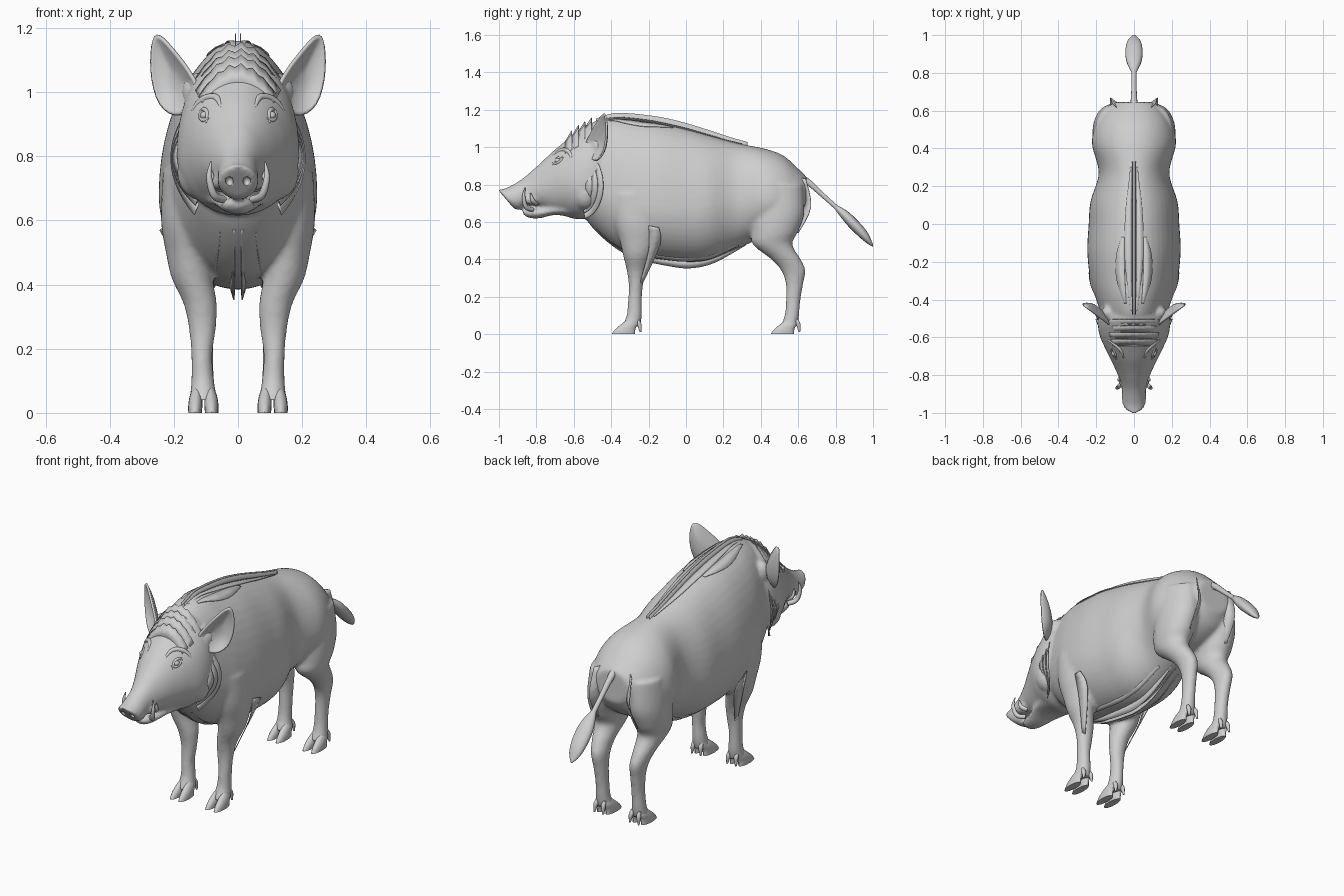
import bpy, bmesh, math
from mathutils import Vector, Matrix

old = bpy.data.objects.get("Cube")
if old:
    bpy.data.objects.remove(old, do_unlink=True)

hide = bpy.data.materials.new("hide_grey")
hide.use_nodes = True
COLOUR = (0.62, 0.62, 0.62, 1)
hide.diffuse_color = COLOUR
hide.node_tree.nodes["Principled BSDF"].inputs["Base Color"].default_value = COLOUR


def spline(rows, steps=6):
    """Catmull-Rom interpolation through tuples of any length."""
    out = []
    last = len(rows) - 1
    for i in range(last):
        p, q, r, s = (rows[min(max(i + k, 0), last)] for k in (-1, 0, 1, 2))
        for j in range(steps):
            t = j / steps
            out.append(tuple(b + t * (c - a) / 2
                             + t * t * (a - 2.5 * b + 2 * c - d / 2)
                             + t ** 3 * (1.5 * (b - c) + (d - a) / 2)
                             for a, b, c, d in zip(p, q, r, s)))
    return out + [tuple(rows[-1])]


def upright(a, y, top, bottom, mid, width, shear=0):
    """Point at angle a of an egg-shaped upright cross-section."""
    up = math.sin(a) * ((top - mid) if math.sin(a) > 0 else (mid - bottom))
    return Vector((width * math.cos(a), y + shear * up, mid + up))


def level(a, z, x, y, rx, ry):
    """Point at angle a of a level oval cross-section."""
    return Vector((x + rx * math.cos(a), y + ry * math.sin(a), z))


def loft(bm, rows, section, sides=48, flip=1):
    rings = []
    for row in spline(rows):
        pts = [section(math.tau * k / sides, *row) for k in range(sides)]
        rings.append([bm.verts.new((p.x * flip, p.y, p.z)) for p in pts])
    for low, high in zip(rings, rings[1:]):
        for k in range(sides):
            n = (k + 1) % sides
            bm.faces.new((low[k], low[n], high[n], high[k]))
    bm.faces.new(rings[0])
    bm.faces.new(rings[-1])


def ball(bm, centre, size):
    m = Matrix.Translation(centre) @ Matrix.Diagonal((*size, 1))
    bmesh.ops.create_uvsphere(bm, u_segments=20, v_segments=12, radius=1, matrix=m)


def finish(name, bm, mirror=False, thick=0):
    bmesh.ops.recalc_face_normals(bm, faces=bm.faces[:])
    mesh = bpy.data.meshes.new(name)
    bm.to_mesh(mesh)
    bm.free()
    ob = bpy.data.objects.new(name, mesh)
    bpy.context.collection.objects.link(ob)
    mesh.materials.append(hide)
    bpy.ops.object.select_all(action='DESELECT')
    ob.select_set(True)
    bpy.context.view_layer.objects.active = ob
    bpy.ops.object.shade_smooth_by_angle(angle=math.radians(50))
    if thick:
        mod = ob.modifiers.new("thickness", 'SOLIDIFY')
        mod.thickness, mod.offset = thick, 0
    if mirror:
        ob.modifiers.new("mirror", 'MIRROR').use_mirror_merge = False
    return ob


def ribbon(name, edge_a, edge_b, mirror=True, steps=4):
    """Thin sheet of hair between two edge curves."""
    bm = bmesh.new()
    a, b = ([bm.verts.new(p) for p in spline(e, steps)] for e in (edge_a, edge_b))
    for i in range(len(a) - 1):
        bm.faces.new((a[i], a[i + 1], b[i + 1], b[i]))
    finish(name, bm, mirror, 0.004)


def tube(name, points, radii, mirror=True):
    curve = bpy.data.curves.new(name, 'CURVE')
    curve.dimensions = '3D'
    curve.bevel_depth, curve.bevel_resolution, curve.use_fill_caps = 1, 3, True
    path = spline([(*p, r) for p, r in zip(points, radii)])
    line = curve.splines.new('POLY')
    line.points.add(len(path) - 1)
    for point, (x, y, z, r) in zip(line.points, path):
        point.co, point.radius = (x, y, z, 1), r
    curve.materials.append(hide)
    ob = bpy.data.objects.new(name, curve)
    bpy.context.collection.objects.link(ob)
    if mirror:
        ob.modifiers.new("mirror", 'MIRROR').use_mirror_merge = False


# Section tables: y, top, bottom, widest height, half width, (shear)
BODY = [(-.56, 1.05, .65, .82, .13), (-.5, 1.13, .57, .79, .165), (-.4, 1.16, .48, .74, .2),
        (-.3, 1.155, .425, .69, .23), (-.15, 1.135, .4, .68, .247), (0, 1.1, .385, .67, .24),
        (.12, 1.065, .395, .68, .23), (.27, 1.022, .455, .71, .187), (.42, .992, .52, .72, .222),
        (.52, .955, .55, .72, .205), (.6, .885, .6, .74, .155), (.645, .84, .67, .76, .1)]
HEAD = [(-.963, .772, .67, .722, .059, -.85), (-.92, .784, .665, .725, .064, -.6),
        (-.86, .83, .69, .75, .064, -.2), (-.8, .895, .685, .77, .085, 0),
        (-.72, .97, .65, .8, .122, 0), (-.66, 1.02, .635, .81, .152, 0),
        (-.58, 1.085, .615, .8, .185, 0), (-.5, 1.13, .63, .82, .19, 0), (-.42, 1.08, .68, .85, .17, 0)]
JAW = [(-.87, .662, .64, .65, .02), (-.84, .672, .622, .65, .045), (-.78, .675, .62, .65, .06),
       (-.7, .7, .637, .66, .085), (-.58, .72, .622, .67, .11)]
# Section tables: z, x, y, half width, half depth
FRONT_LEG = [(.75, .15, -.28, .085, .13), (.6, .16, -.26, .08, .125), (.5, .155, -.255, .07, .1),
             (.42, .143, -.26, .064, .076), (.34, .118, -.265, .052, .052), (.26, .111, -.268, .042, .038),
             (.18, .113, -.273, .033, .037), (.1, .11, -.277, .036, .041), (.04, .108, -.295, .044, .05)]
HIND_LEG = [(.8, .11, .48, .095, .147), (.65, .122, .49, .097, .143),
            (.55, .13, .475, .087, .125), (.48, .13, .463, .072, .106), (.4, .125, .535, .052, .079),
            (.34, .118, .574, .042, .065), (.27, .113, .58, .036, .047), (.18, .11, .573, .033, .039),
            (.1, .11, .566, .036, .039), (.04, .108, .55, .044, .046)]


def on(rows, y, degrees, lift=1.0):
    """Point on a lofted trunk at a given length and angle."""
    for p, q in zip(rows, rows[1:]):
        if p[0] <= y <= q[0]:
            t = (y - p[0]) / (q[0] - p[0])
            row = [a + t * (b - a) for a, b in zip(p, q)]
            v = upright(math.radians(degrees), *row)
            return Vector((v.x * lift, v.y, row[3] + (v.z - row[3]) * lift))


# Body, head, jaw, jowls and legs fused into one skin
bm = bmesh.new()
for rows in (BODY, HEAD, JAW):
    loft(bm, rows, upright)
for side in (1, -1):
    loft(bm, FRONT_LEG, level, 24, side)
    loft(bm, HIND_LEG, level, 24, side)
    ball(bm, (side * .13, -.47, 1), (.045, .04, .06))
    ball(bm, (side * .12, -.54, .75), (.07, .07, .085))
    ball(bm, (side * .05, -.83, .72), (.032, .045, .028))
skin = finish("body", bm)
remesh = skin.modifiers.new("fuse", 'REMESH')
remesh.mode, remesh.voxel_size, remesh.use_smooth_shade = 'VOXEL', .01, True
soften = skin.modifiers.new("soften", 'SMOOTH')
soften.factor, soften.iterations = .5, 6

# Nostrils
bm = bmesh.new()
for side in (1, -1):
    ball(bm, (side * .027, -.964, .722), (.012, .02, .016))
cutter = finish("nostril_cutter", bm)
cutter.hide_render = True
cutter.hide_viewport = True
cut = skin.modifiers.new("nostrils", 'BOOLEAN')
cut.operation, cut.object = 'DIFFERENCE', cutter

# Cloven hooves with dew claws
for name, y in (("front_hooves", -.29), ("hind_hooves", .56)):
    bm = bmesh.new()
    for off in (-1, 1):
        x = .108 + off * .023
        loft(bm, [(.085, x - off * .004, y + .005, .01, .02), (.055, x, y - .012, .019, .042),
                  (.025, x + off * .002, y - .035, .022, .054),
                  (0, x + off * .003, y - .045, .021, .063)], level, 16)
        loft(bm, [(.08, x, y + .03, .006, .008), (.055, x, y + .04, .012, .012),
                  (.012, x + off * .004, y + .046, .004, .005)], level, 10)
    finish(name, bm, True)

# Ears: cupped shells opening forward and outward
rim = [(.13, 1.03), (.165, 1.085), (.205, 1.135), (.24, 1.172), (.262, 1.172), (.272, 1.12),
       (.268, 1.04), (.245, .965), (.2, .93), (.15, .95), (.13, 1.03)]
rim = spline(rim, 3)[:-1]
bm = bmesh.new()
rings = []
for r in (1, .92, .75, .5, .25):
    ring = []
    for x, z in rim:
        px, pz = .19 + (x - .19) * r, 1.03 + (z - 1.03) * r
        py = -.54 + (px - .12) * .75 + .045 * (1 - r * r)
        ring.append(bm.verts.new((px, py, pz)))
    rings.append(ring)
for a, b in zip(rings, rings[1:]):
    for k in range(len(a)):
        n = (k + 1) % len(a)
        bm.faces.new((a[k], a[n], b[n], b[k]))
bm.faces.new(rings[-1])
finish("ears", bm, True, .01)

# Eyes, lids and brows
bm = bmesh.new()
ball(bm, on(HEAD, -.685, 40, .98), (.014, .016, .013))
finish("eyes", bm, True)
for name, sign in (("upper_lids", 1), ("lower_lids", -1)):
    pts = [on(HEAD, -.685 + d, 40 + sign * h, .99) for d, h in ((-.03, -3), (-.01, 4), (.012, 4), (.03, 0))]
    tube(name, pts, (.003, .007, .007, .003))
tube("brows", [on(HEAD, y, a, .97) for y, a in ((-.715, 64), (-.67, 62), (-.635, 50), (-.615, 38), (-.61, 26))],
     (.004, .011, .012, .01, .004))

# Tusks
tube("lower_tusks", [(.045, -.82, .665), (.075, -.855, .68), (.09, -.868, .735), (.084, -.86, .785)],
     (.012, .012, .009, .002))
tube("upper_tusks", [(.05, -.8, .7), (.075, -.82, .715), (.083, -.83, .755)], (.013, .012, .003))

# Cheek ruff: nested arcs of hair
for k in range(3):
    edges = []
    for grow in (-.035, 0):
        r = .118 - .03 * k + grow
        edges.append([(.209 - .003 * k + grow * .4 - .075 * math.sin(a) ** 2, -.56 + r * math.cos(a),
                       .795 + (r + .062) * math.sin(a))
                      for a in (math.radians(72 - 19 * i) for i in range(9))])
    ribbon("cheek_hair_%d" % (k + 1), *edges)

# Forehead tufts: overlapping bands lying back across the brow
for k in range(4):
    y = -.62 + .035 * k
    angles = range(45, 136, 6)
    root = [on(HEAD, y - .025, a, .99) for a in angles]
    tip = [on(HEAD, y + .01, a, 1.005)
           + Vector((0, 0, (.014 + .014 * (i % 2)) * math.sin(math.radians(a * 2 - 90)) ** 2))
           for i, a in enumerate(angles)]
    ribbon("forehead_tuft_%d" % (k + 1), root, tip, False, 1)

# Mane ridge and the tapered hair sheets beside it
span = [-.48 + .09 * i for i in range(10)]
ridge = [on(BODY, y, 90) for y in span]
crest = [p + Vector((0, 0, .012 + .018 * math.sin(math.pi * (i + 1) / 11))) for i, p in enumerate(ridge)]
ribbon("mane_ridge", [p + Vector((.008, 0, -.03)) for p in ridge], [p + Vector((.008, 0, 0)) for p in crest])
for name, start, end, a, b in (("mane_inner", -.46, .3, 87, 78), ("mane_outer", -.42, -.07, 78, 66)):
    steps = [(start + (end - start) * i / 8, math.sin(math.pi * (i + 1) / 10)) for i in range(9)]
    ribbon(name, [on(BODY, y, a, 1.003) for y, s in steps],
           [on(BODY, y, a + (b - a) * s, 1.012) for y, s in steps])

# Chest and belly fringe
for name, start, end, a, b, drop in (("belly_fringe_inner", -.5, .32, -84, -87, .034),
                                     ("belly_fringe_outer", -.48, .28, -66, -72, .012)):
    steps = [(start + (end - start) * i / 10, math.sin(math.pi * (i / 10) ** 1.5)) for i in range(11)]
    ribbon(name, [on(BODY, y, a, .98) for y, s in steps],
           [on(BODY, y, b) - Vector((0, 0, drop * s)) for y, s in steps])

# Hair behind the elbows and on the buttocks
ribbon("elbow_hair", [(.232, -.2, .58), (.205, -.2, .45), (.145, -.245, .28)],
       [(.243, -.145, .57), (.198, -.138, .48), (.135, -.232, .27)])
ribbon("buttock_hair", [(.075, .6, .84), (.08, .635, .7), (.09, .565, .55)],
       [(.115, .64, .83), (.125, .668, .68), (.125, .6, .54)])

# Tail and its tuft
tube("tail", [(0, .58, .85), (0, .65, .815), (0, .74, .735), (0, .84, .645)], (.026, .018, .013, .013), False)
bm = bmesh.new()
loft(bm, [(.8, .692, .662, .677, .012), (.86, .66, .585, .622, .04), (.92, .605, .525, .567, .045),
          (.97, .545, .484, .514, .034), (1, .48, .468, .474, .006)], upright, 16)
finish("tail_tuft", bm)
